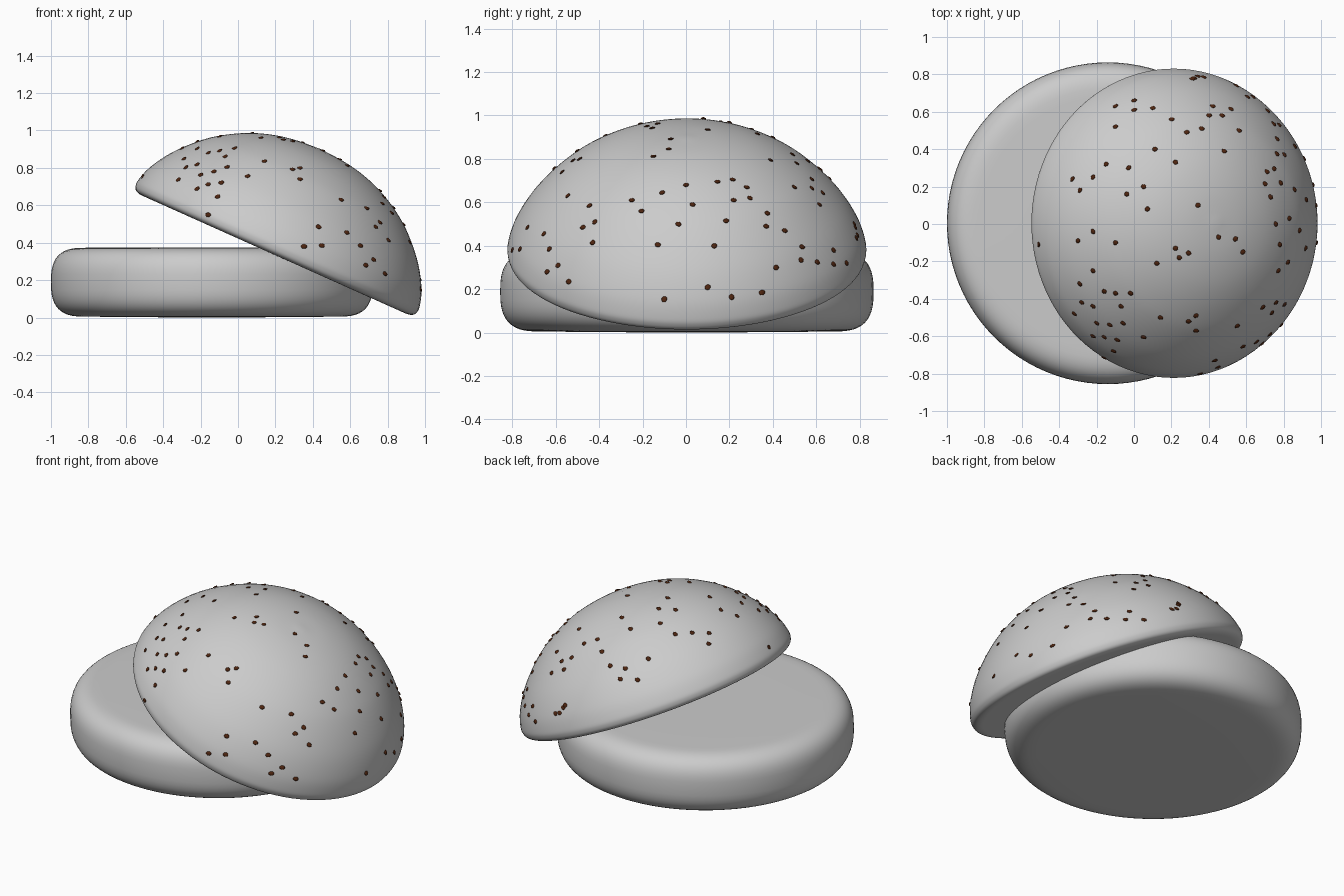
import bpy, bmesh, math, random
from mathutils import Vector, Matrix
from mathutils.bvhtree import BVHTree

if "Cube" in bpy.data.objects:
    bpy.data.objects.remove(bpy.data.objects["Cube"])

random.seed(4)


def smooth_path(pts, steps=5):
    """Catmull-Rom curve through profile points (radius, height)."""
    p = [Vector(q) for q in pts]
    p = [p[0] * 2 - p[1]] + p + [p[-1] * 2 - p[-2]]
    out = []
    for a, b, c, d in zip(p, p[1:], p[2:], p[3:]):
        for i in range(steps):
            t = i / steps
            out.append(0.5 * (2 * b + (c - a) * t + (2 * a - 5 * b + 4 * c - d) * t ** 2
                              + (3 * b - a - 3 * c + d) * t ** 3))
    return out + [p[-2]]


def add_object(name, bm):
    for f in bm.faces:
        f.smooth = True
    mesh = bpy.data.meshes.new(name)
    bm.to_mesh(mesh)
    obj = bpy.data.objects.new(name, mesh)
    bpy.context.collection.objects.link(obj)
    return obj


def lathe(profile, matrix, sides=96):
    bm = bmesh.new()
    vs = [bm.verts.new((max(r, 0), 0, z)) for r, z in profile]
    es = [bm.edges.new(pair) for pair in zip(vs, vs[1:])]
    bmesh.ops.spin(bm, geom=vs + es, cent=(0, 0, 0), axis=(0, 0, 1),
                   angle=2 * math.pi, steps=sides)
    bmesh.ops.remove_doubles(bm, verts=bm.verts, dist=1e-4)
    bmesh.ops.recalc_face_normals(bm, faces=bm.faces)
    bm.transform(matrix)
    return bm


# Bottom bun: flat disc with a soft, squarish rounded edge
edge = []
for i in range(25):
    a = math.pi * (i / 24 - 0.5)
    c, s = math.cos(a), math.sin(a)
    edge.append((0.68 + 0.18 * abs(c) ** 0.72,
                 0.189 + 0.184 * math.copysign(abs(s) ** 0.72, s)))
bottom = [(0, 0), (0.4, 0.002)] + edge + [(0.4, 0.374), (0, 0.374)]
add_object("bottom_bun", lathe(bottom, Matrix.Translation((-0.14, 0.004, 0))))

# Top bun: tilted dome with a flat cut face
dome = smooth_path([(0, 0.597), (0.16, 0.584), (0.30, 0.552), (0.42, 0.503), (0.53, 0.438),
                    (0.61, 0.374), (0.69, 0.292), (0.75, 0.214), (0.80, 0.125), (0.824, 0.05),
                    (0.825, 0.015), (0.813, -0.008), (0.785, -0.019), (0.74, -0.02)])
tilt = Matrix.Translation((0.2, 0.004, 0.355)) @ Matrix.Rotation(math.radians(24.1), 4, 'Y')
top_bm = lathe(dome + [Vector((0.4, -0.02)), Vector((0, -0.02))], tilt)
add_object("top_bun", top_bm)
surface = BVHTree.FromBMesh(top_bm)

# Seeds placed from above (x, y) and from the right side (y, z)
FROM_TOP = [
    (-.10, .63), (0, .66), (0, .61), (.10, .62), (-.10, .52), (.20, .56), (.42, .63), (.40, .58),
    (.28, .49), (.36, .51), (.56, .50), (.48, .39), (.11, .40), (.22, .33), (-.15, .32),
    (-.03, .30), (-.33, .24), (-.29, .18), (-.22, .25), (.05, .20), (-.04, .16), (.07, .08),
    (.34, .10), (-.51, -.11), (-.30, -.09), (-.22, -.04), (-.10, -.10), (.22, -.13),
    (.24, -.18), (.29, -.155), (.12, -.21), (.45, -.07), (.54, -.08), (.58, -.15),
    (-.22, -.25), (-.29, -.32), (-.28, -.42), (-.22, -.44), (-.16, -.36), (-.10, -.37),
    (-.02, -.37), (-.07, -.44), (-.32, -.48), (-.20, -.53), (-.13, -.54), (-.06, -.53),
    (-.22, -.60), (-.16, -.605), (-.09, -.62), (-.11, -.68), (-.16, -.715), (.05, -.605),
    (.14, -.50), (.29, -.52), (.33, -.49), (.33, -.57), (.55, -.545), (.32, .78), (.34, .79)]
FROM_RIGHT = [
    (-.10, .155), (.10, .21), (.21, .165), (.35, .185), (.415, .30), (.53, .335), (.535, .395),
    (.605, .325), (.68, .315), (.68, .38), (.74, .32), (.455, .47), (.375, .55), (.37, .49),
    (.13, .40), (.185, .515), (.03, .59), (-.035, .50), (-.13, .405), (-.205, .56),
    (-.25, .61), (-.42, .51), (-.43, .415), (-.475, .485), (-.445, .585), (-.54, .235),
    (-.64, .28), (-.59, .31), (-.63, .385), (-.655, .455), (-.73, .485), (-.765, .385),
    (.22, .61), (.28, .67), (.295, .62), (.215, .705), (.145, .695), (-.11, .645), (0, .68),
    (.58, .665), (.615, .59), (.775, .50), (.785, .435), (-.80, .38)]
rays = [(Vector((x, y, 3)), Vector((0, 0, -1))) for x, y in FROM_TOP]
rays += [(Vector((3, y, z)), Vector((-1, 0, 0))) for y, z in FROM_RIGHT]

seeds = bmesh.new()
for origin, direction in rays:
    hit, n, _, _ = surface.ray_cast(origin, direction)
    if hit is None:
        continue
    along = Vector((1, random.uniform(-0.4, 0.4), 0))
    along = (along - n * along.dot(n)).normalized()
    basis = Matrix((along, n.cross(along), n)).transposed().to_4x4()
    bmesh.ops.create_uvsphere(
        seeds, u_segments=12, v_segments=8, radius=1,
        matrix=Matrix.Translation(hit) @ basis @ Matrix.Diagonal((0.017, 0.013, 0.006, 1)))
seed_obj = add_object("seeds", seeds)
brown = bpy.data.materials.new("seed_brown")
brown.diffuse_color = (0.075, 0.018, 0.005, 1)
brown.use_nodes = True
brown.node_tree.nodes["Principled BSDF"].inputs["Base Color"].default_value = brown.diffuse_color
seed_obj.data.materials.append(brown)
